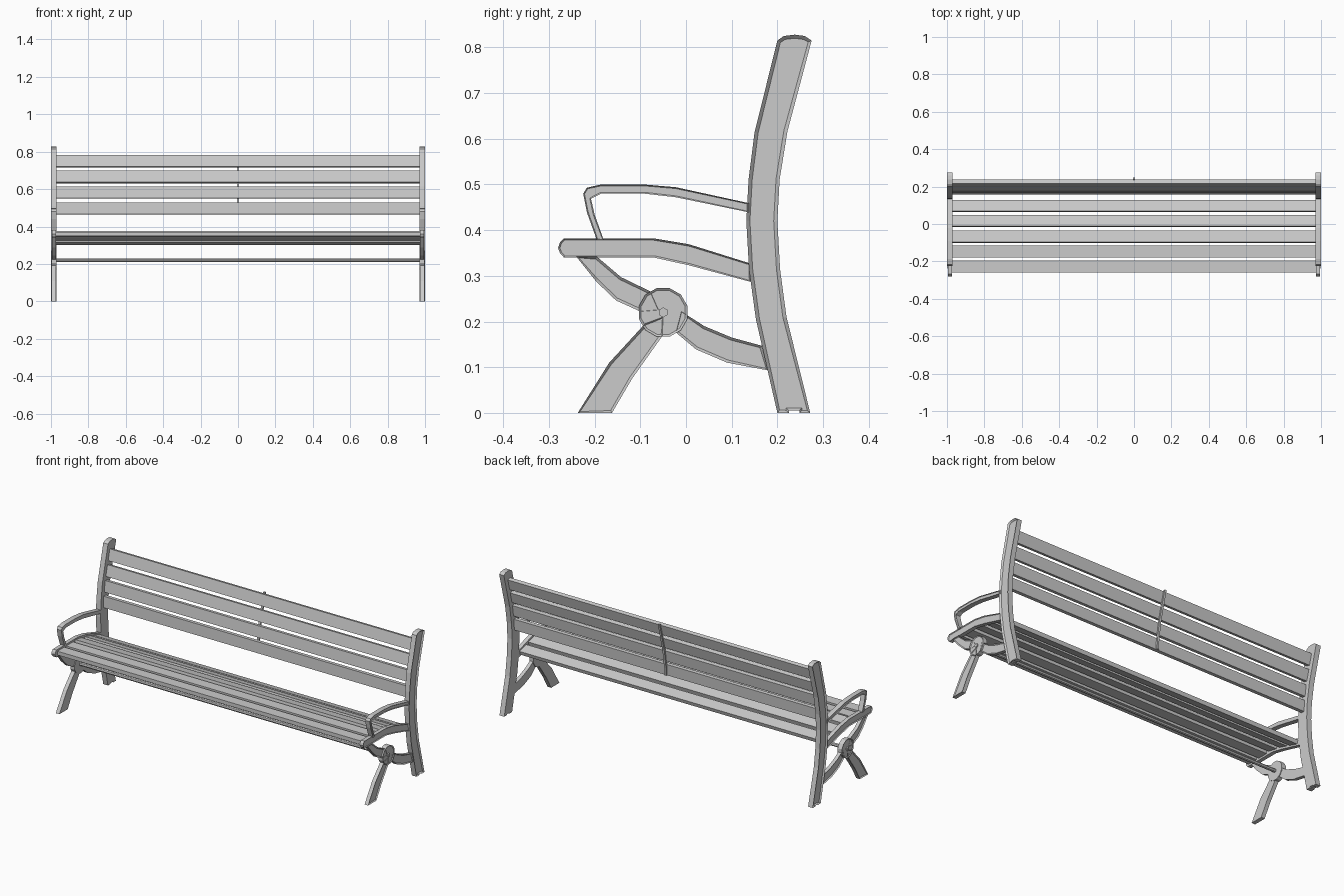
import bpy, bmesh, math
from mathutils import Matrix

if "Cube" in bpy.data.objects:
    bpy.data.objects.remove(bpy.data.objects["Cube"])


def finish(bm, name, mirror=False):
    bmesh.ops.recalc_face_normals(bm, faces=bm.faces)
    me = bpy.data.meshes.new(name)
    bm.to_mesh(me)
    bm.free()
    ob = bpy.data.objects.new(name, me)
    bpy.context.collection.objects.link(ob)
    if mirror:
        ob.modifiers.new("mirror", 'MIRROR').use_axis = (True, False, False)
    return ob


def side_part(name, profile, x0, x1, rim=0.006, depth=0.006):
    """Extrude a (y, z) profile along x, recess its outer face, mirror it."""
    bm = bmesh.new()
    inner = bm.faces.new([bm.verts.new((x0, y, z)) for y, z in profile])
    ext = bmesh.ops.extrude_face_region(bm, geom=[inner], use_keep_orig=True)
    bmesh.ops.translate(bm, vec=(x1 - x0, 0, 0),
                        verts=[g for g in ext['geom'] if isinstance(g, bmesh.types.BMVert)])
    outer = [g for g in ext['geom'] if isinstance(g, bmesh.types.BMFace)][0]
    bmesh.ops.recalc_face_normals(bm, faces=bm.faces)
    if rim:
        bmesh.ops.inset_region(bm, faces=[outer], thickness=rim, depth=-depth)
    return finish(bm, name, True)


def slat(name, y, z, width, thick, angle, length=1.944):
    """Board along x; width runs along the direction at `angle` in the yz plane."""
    bm = bmesh.new()
    bmesh.ops.create_cube(bm, size=1, matrix=Matrix.Translation((0, y, z))
                          @ Matrix.Rotation(angle, 4, 'X')
                          @ Matrix.Diagonal((length, width, thick, 1)))
    return finish(bm, name)


def circle(y, z, r, n):
    return [(y + r * math.cos(2 * math.pi * (i + .5) / n),
             z + r * math.sin(2 * math.pi * (i + .5) / n)) for i in range(n)]


def interp(pts, t):
    for (a, b), (c, d) in zip(pts, pts[1:]):
        if a <= t <= c:
            return b + (d - b) * (t - a) / (c - a), math.atan2(d - b, c - a)


# curved back posts with rounded tops and notched feet
side_part("back_post", [
    (.20, 0), (.225, 0), (.225, .005), (.248, .005), (.248, 0), (.272, 0),
    (.22, .21), (.206, .314), (.20, .42), (.205, .511), (.222, .616), (.275, .815),
    (.26, .825), (.238, .828), (.214, .825), (.20, .815),
    (.15, .614), (.137, .511), (.132, .42), (.138, .314), (.153, .205)], .970, 1.0, .008, .008)

# armrests curling down to the seat rails
side_part("armrest", [
    (.138, .459), (-.022, .494), (-.092, .50), (-.186, .50), (-.217, .493), (-.225, .48),
    (-.217, .439), (-.195, .378), (-.18, .378), (-.20, .434), (-.208, .469),
    (-.186, .48), (-.092, .48), (-.022, .472), (.138, .439)], .970, .999, .003, .004)

# seat rails
side_part("seat_rail", [
    (-.267, .382), (-.07, .382), (.007, .369), (.141, .327), (.141, .287), (.007, .323),
    (-.07, .34), (-.267, .34), (-.276, .35), (-.28, .361), (-.276, .373)], .972, .995, .004, .005)

# front legs, upper braces, rear braces
side_part("front_leg", [
    (-.237, 0), (-.162, 0), (-.118, .075), (-.052, .168), (-.05, .21), (-.09, .195),
    (-.168, .11)], .974, .997)
side_part("upper_brace", [
    (-.195, .342), (-.142, .297), (-.078, .266), (-.06, .225), (-.10, .222),
    (-.153, .246), (-.197, .288), (-.24, .342)], .974, .995)
side_part("rear_brace", [
    (-.01, .222), (.04, .19), (.10, .165), (.166, .147), (.18, .093), (.09, .11), (.022, .139),
    (-.022, .176)], .974, .995)

# round hubs with raised bolt caps
side_part("hub_disc", circle(-.05, .22, .055, 12), .970, .998, .005, .004)
side_part("bolt_cap", circle(-.05, .22, .011, 6), .985, 1.0, 0)

# tie rod between the hubs
bm = bmesh.new()
bmesh.ops.create_cone(bm, cap_ends=True, segments=8, radius1=.01, radius2=.01, depth=1.95,
                      matrix=Matrix.Translation((0, -.05, .22)) @ Matrix.Rotation(math.pi / 2, 4, 'Y'))
finish(bm, "tie_rod")

# seat slats following the rails
seat_line = [(-.3, .361), (-.07, .361), (.007, .346), (.2, .289)]
for i, y in enumerate((-.227, -.147, -.068, .016, .096)):
    z, a = interp(seat_line, y)
    slat(f"seat_slat_{i + 1}", y, z, .062, .022, a)

# back slats following the posts
back_line = [(.4, .165), (.511, .171), (.616, .186), (.83, .241)]
for i, z in enumerate((.497, .582, .665, .748)):
    y, a = interp(back_line, z)
    slat(f"back_slat_{i + 1}", y, z, .064, .022, math.pi / 2 - a)

# centre strap behind the back slats
strap = [(z, interp(back_line, z)[0]) for z in (.465, .511, .616, .782)]
prof = [(y + .009, z) for z, y in strap] + [(y + .02, z) for z, y in reversed(strap)]
bm = bmesh.new()
f = bm.faces.new([bm.verts.new((-.006, y, z)) for y, z in prof])
ext = bmesh.ops.extrude_face_region(bm, geom=[f], use_keep_orig=True)
bmesh.ops.translate(bm, vec=(.012, 0, 0),
                    verts=[g for g in ext['geom'] if isinstance(g, bmesh.types.BMVert)])
finish(bm, "centre_strap")
